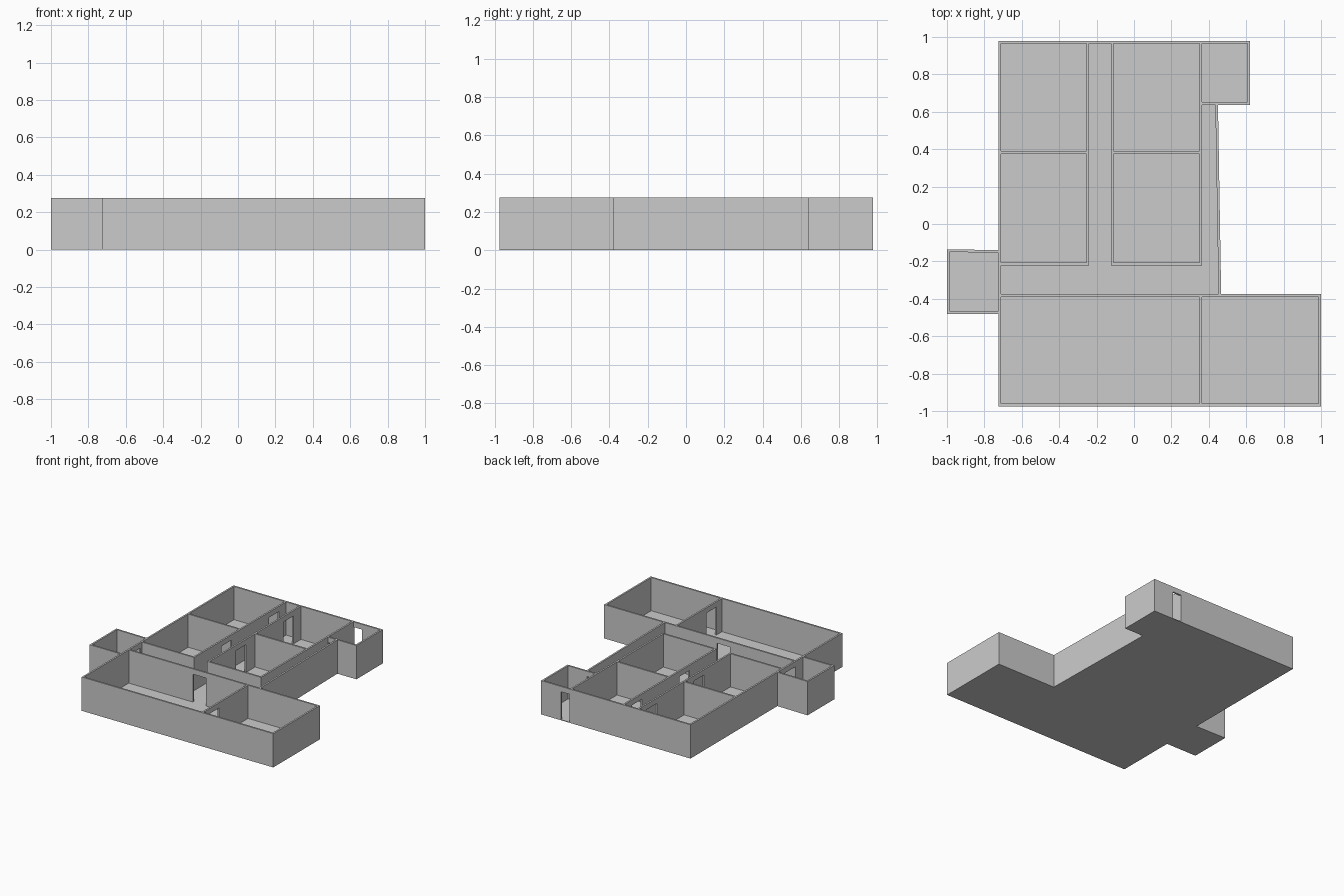
import bpy, bmesh
from mathutils import Vector

if "Cube" in bpy.data.objects:
    bpy.data.objects.remove(bpy.data.objects["Cube"])

H = 0.275      # wall top
F = 0.005      # floor slab thickness
DOOR = 0.232   # door head height
T = 0.014      # wall thickness


def prism(name, points, offset):
    """Extrude a planar outline along an offset vector."""
    bm = bmesh.new()
    face = bm.faces.new([bm.verts.new(p) for p in points])
    new = bmesh.ops.extrude_face_region(bm, geom=[face])["geom"]
    verts = [v for v in new if isinstance(v, bmesh.types.BMVert)]
    bmesh.ops.translate(bm, verts=verts, vec=offset)
    bmesh.ops.recalc_face_normals(bm, faces=bm.faces)
    mesh = bpy.data.meshes.new(name)
    bm.to_mesh(mesh)
    bm.free()
    obj = bpy.data.objects.new(name, mesh)
    bpy.context.collection.objects.link(obj)
    return obj


def wall(name, start, end, doors=()):
    """Wall on a centre line; doors are (from, to) distances along it."""
    a, b = Vector((*start, 0)), Vector((*end, 0))
    length = (b - a).length
    along = (b - a).normalized()
    side = Vector((-along.y, along.x, 0)) * T
    profile = [(0, F)]
    for d0, d1 in doors:
        profile += [(d0, F), (d0, DOOR), (d1, DOOR), (d1, F)]
    profile += [(length, F), (length, H), (0, H)]
    pts = [a + along * s - side / 2 + Vector((0, 0, z)) for s, z in profile]
    return prism(name, pts, side)


def wall_x(name, y, x0, x1, doors=()):
    return wall(name, (x0, y), (x1, y), [(a - x0, b - x0) for a, b in doors])


def wall_y(name, x, y0, y1, doors=()):
    return wall(name, (x, y0), (x, y1), [(a - y0, b - y0) for a, b in doors])


# Floor slab following the outer outline
outline = [(-0.725, -0.975), (1, -0.975), (1, -0.375), (0.466, -0.375),
           (0.449, 0.637), (0.62, 0.637), (0.62, 0.978), (-0.725, 0.978),
           (-0.725, -0.14), (-1, -0.135), (-1, -0.48), (-0.725, -0.48)]
prism("floor_slab", [(x, y, 0) for x, y in outline], (0, 0, F))

# Outer walls
wall_x("front_wall", -0.968, -0.725, 1.0)
wall_x("back_wall", 0.971, -0.725, 0.62, [(0.362, 0.442)])
wall_y("left_wall", -0.718, -0.961, 0.964, [(-0.37, -0.24)])
wall_y("front_right_wall", 0.993, -0.961, -0.389)
wall("corridor_slanted_wall", (0.459, -0.375), (0.442, 0.637))

# Wall between the front rooms and the corridor
wall_x("front_rooms_wall", -0.382, -0.711, 1.0, [(-0.135, -0.015)])
wall_y("front_rooms_divider", 0.356, -0.961, -0.389, [(-0.89, -0.765)])

# Room blocks on both sides of the central corridor
room_doors = [(0.13, 0.26), (0.74, 0.87)]
wall_y("left_rooms_corridor_wall", -0.248, -0.221, 0.964, room_doors)
wall_y("middle_rooms_corridor_wall", -0.116, -0.221, 0.964, room_doors)
wall_y("middle_rooms_right_wall", 0.356, -0.221, 0.964)
for name, x0, x1 in (("left", -0.711, -0.255), ("middle", -0.109, 0.349)):
    wall_x(name + "_rooms_front_wall", -0.214, x0, x1)
    wall_x(name + "_rooms_divider", 0.382, x0, x1)

# Entrance hall at the back right
wall_x("entrance_front_wall", 0.644, 0.363, 0.62, [(0.37, 0.435)])
wall_y("entrance_right_wall", 0.613, 0.651, 0.964)

# Small side room on the left
wall("side_room_back_wall", (-1, -0.142), (-0.725, -0.147))
wall_x("side_room_front_wall", -0.473, -1.0, -0.725)
wall_y("side_room_left_wall", -0.993, -0.466, -0.149)
